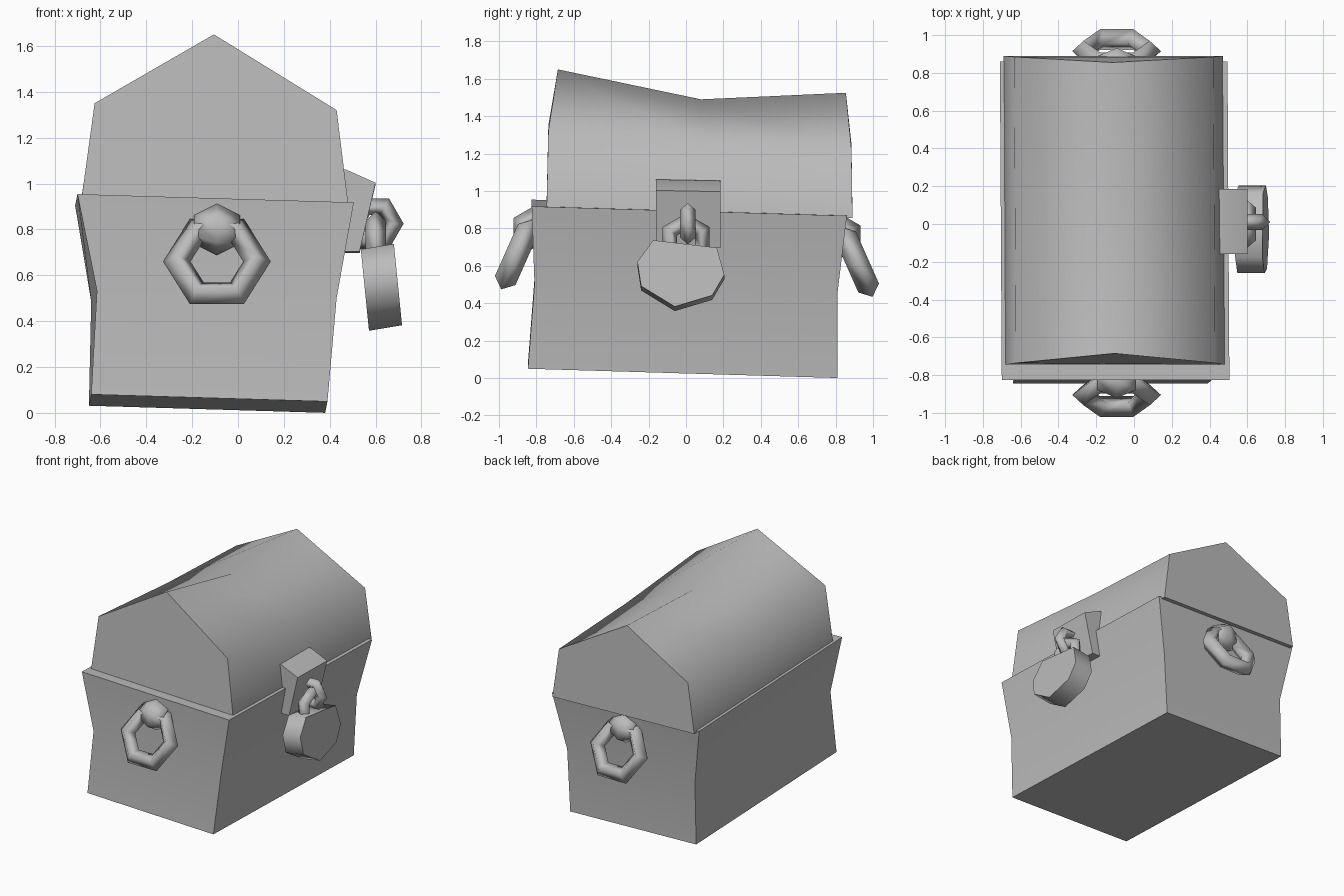
import bpy, bmesh
from math import radians

scene_cube = bpy.data.objects.get("Cube")
if scene_cube:
    bpy.data.objects.remove(scene_cube, do_unlink=True)

grey = bpy.data.materials.new("plain grey")
grey.use_nodes = True
grey.diffuse_color = (0.5, 0.5, 0.5, 1)
grey.node_tree.nodes["Principled BSDF"].inputs["Base Color"].default_value = (0.5, 0.5, 0.5, 1)


def finish(obj, name, angle):
    obj.name = name
    obj.data.materials.append(grey)
    bpy.ops.object.select_all(action="DESELECT")
    obj.select_set(True)
    bpy.context.view_layer.objects.active = obj
    bpy.ops.object.shade_smooth_by_angle(angle=radians(angle))


def loft(name, rings, angle=68):
    """Skin matching rings of points and cap both ends."""
    bm = bmesh.new()
    rows = [[bm.verts.new(p) for p in ring] for ring in rings]
    for a, b in zip(rows, rows[1:]):
        for i in range(len(a)):
            j = (i + 1) % len(a)
            bm.faces.new((a[i], a[j], b[j], b[i]))
    bm.faces.new(rows[0])
    bm.faces.new(rows[-1])
    bmesh.ops.recalc_face_normals(bm, faces=bm.faces)
    mesh = bpy.data.meshes.new(name)
    bm.to_mesh(mesh)
    bm.free()
    obj = bpy.data.objects.new(name, mesh)
    bpy.context.collection.objects.link(obj)
    finish(obj, name, angle)


def link_ring(name, loc, rot, major, minor, widen=1):
    """Six-sided chain link with a diamond section."""
    bpy.ops.mesh.primitive_torus_add(
        major_segments=6, minor_segments=4, major_radius=major, minor_radius=minor,
        location=loc, rotation=[radians(r) for r in rot])
    obj = bpy.context.object
    obj.scale.z = widen
    finish(obj, name, 110)


# Chest body: slightly crooked box, pinched at the waist
def body_ring(x0, x1, y0, y1, z, skew):
    corners = [(x0, y0), (x1, y0), (x1 - skew, y1), (x0 - skew, y1)]
    return [(x, y, z - 0.03 * x - 0.03 * y) for x, y in corners]


loft("chest_body", [
    body_ring(-0.64, 0.39, -0.845, 0.81, 0.036, 0.01),
    body_ring(-0.615, 0.43, -0.81, 0.81, 0.49, 0.025),
    body_ring(-0.70, 0.505, -0.825, 0.86, 0.908, 0.01),
])


# Lid: gabled arch with a sagging ridge
def lid_ring(y_base, y_peak, base, shoulder, peak, shift=0):
    y_mid = y_base * 0.85 + y_peak * 0.15
    half = [(-0.68, y_base, base + 0.02), (-0.625, y_mid, shoulder + 0.015),
            (-0.105, y_peak, peak), (0.43, y_mid, shoulder - 0.015),
            (0.48, y_base, base - 0.015)]
    return [(x + shift, y, z) for x, y, z in half]


loft("chest_lid", [
    lid_ring(-0.745, -0.685, 0.93, 1.335, 1.65),
    lid_ring(0.08, 0.08, 0.90, 1.27, 1.49, -0.005),
    lid_ring(0.89, 0.855, 0.87, 1.235, 1.525, -0.01),
])

# Ring handles and the staples that hold them
for side, label, y, z in ((-1, "front", 0.905, 0.66), (1, "back", 0.915, 0.62)):
    link_ring(label + "_handle", (-0.092, side * y, z), (90 + side * 24, 0, 0), 0.175, 0.06)
    link_ring(label + "_staple", (-0.092, side * (y - 0.08), z + 0.14), (0, 90, 0), 0.062, 0.05, 2)

# Hasp plate on the lock side
hasp = [(0.40, 1.06), (0.47, 1.058), (0.60, 1.00), (0.53, 0.70), (0.43, 0.70)]
loft("hasp", [[(x, y, z - 0.02 * y) for x, z in hasp] for y in (-0.16, 0.185)], 30)

# Hasp loop and padlock shackle, linked through each other
link_ring("hasp_loop", (0.595, 0.01, 0.825), (90, 0, 0), 0.085, 0.042)
link_ring("padlock_shackle", (0.60, 0.0, 0.735), (0, 90, 0), 0.10, 0.045)

# Padlock body: seven-sided slab, hanging at a slight lean
outline = [(-0.175, 0.725), (0.165, 0.685), (0.205, 0.54), (0.14, 0.43),
           (-0.06, 0.37), (-0.24, 0.48), (-0.26, 0.61)]
loft("padlock_body", [
    [(0.625 + s * 0.072 + 0.1 * (0.55 - z), y, z + s * 0.012) for y, z in outline]
    for s in (-1, 1)])
